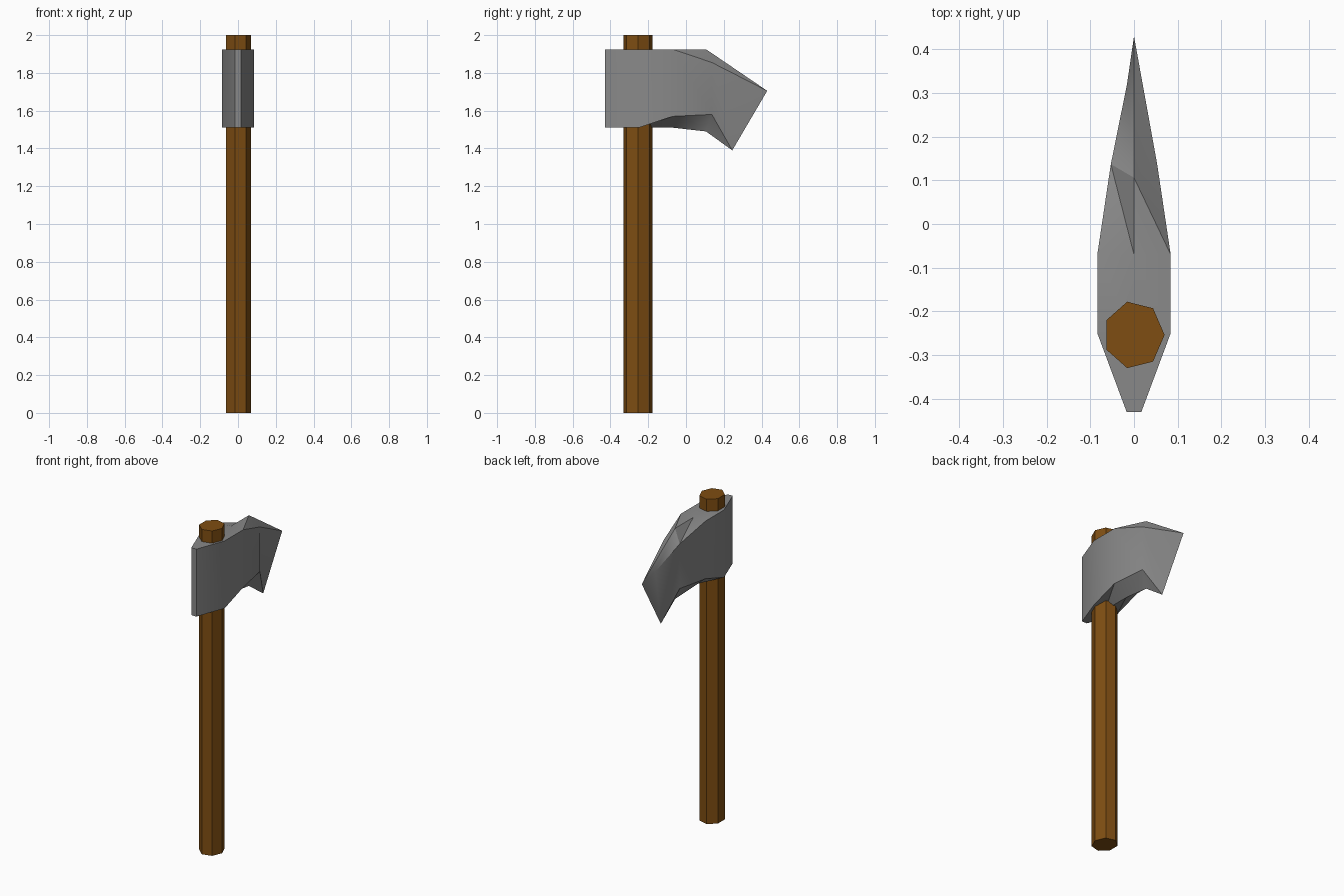
import bpy
import bmesh
from math import cos, sin, tau, radians

cube = bpy.data.objects.get("Cube")
if cube:
    bpy.data.objects.remove(cube, do_unlink=True)


def material(name, rgb):
    m = bpy.data.materials.new(name)
    m.use_nodes = True
    color = (*rgb, 1)
    m.diffuse_color = color
    m.node_tree.nodes["Principled BSDF"].inputs["Base Color"].default_value = color
    return m


def finish(bm, name, mat):
    bmesh.ops.recalc_face_normals(bm, faces=bm.faces)
    mesh = bpy.data.meshes.new(name)
    bm.to_mesh(mesh)
    bm.free()
    mesh.materials.append(mat)
    obj = bpy.data.objects.new(name, mesh)
    bpy.context.collection.objects.link(obj)
    return obj


# Handle: seven-sided shaft
SIDES = 7
bm = bmesh.new()
ring = [bm.verts.new((0.07 * cos(tau * i / SIDES), -0.254 + 0.078 * sin(tau * i / SIDES), 0))
        for i in range(SIDES)]
base = bm.faces.new(ring)
top = bmesh.ops.extrude_face_region(bm, geom=[base], use_keep_orig=True)
bmesh.ops.translate(bm, vec=(0, 0, 2),
                    verts=[v for v in top["geom"] if isinstance(v, bmesh.types.BMVert)])
finish(bm, "handle", material("brown wood", (0.21, 0.075, 0.006)))

# Axe head stations: side y, half width, side top, side bottom, keel y, keel top, keel bottom
stations = [
    (-0.43, 0.017, 1.925, 1.51, -0.43, 1.925, 1.51),
    (-0.25, 0.084, 1.925, 1.51, -0.25, 1.925, 1.51),
    (-0.07, 0.084, 1.925, 1.57, -0.07, 1.925, 1.51),
    (0.137, 0.053, 1.855, 1.58, 0.106, 1.925, 1.49),
]
bm = bmesh.new()
loops = []
for y, w, zt, zb, ky, kt, kb in stations:
    points = [(0, ky, kt), (w, y, zt), (w, y, zb), (0, ky, kb), (-w, y, zb), (-w, y, zt)]
    loops.append([bm.verts.new(p) for p in points])

# Flat poll at the front and the skin between stations
bm.faces.new(loops[0])
for a, b in zip(loops, loops[1:]):
    for i in range(6):
        j = (i + 1) % 6
        if i in (1, 4):
            bm.faces.new((a[i], a[j], b[j], b[i]))
        else:
            bm.faces.new((a[i], a[j], b[i]))
            bm.faces.new((a[j], b[j], b[i]))

# Cutting edge: tip and heel joined to the last station
ridge, r_top, r_bot, keel, l_bot, l_top = loops[-1]
tip = bm.verts.new((0, 0.43, 1.705))
heel = bm.verts.new((0, 0.245, 1.39))
notch = bm.verts.new((-0.016, 0.32, 1.745))
for face in ((ridge, r_top, tip), (r_top, r_bot, heel), (r_top, heel, tip),
             (r_bot, keel, heel), (keel, l_bot, heel), (l_bot, l_top, heel),
             (l_top, notch, heel), (notch, tip, heel),
             (l_top, ridge, notch), (ridge, tip, notch)):
    bm.faces.new(face)
head = finish(bm, "axe_head", material("grey steel", (0.25, 0.25, 0.25)))

# Smooth the cheeks while keeping the hard edges
bpy.ops.object.select_all(action="DESELECT")
head.select_set(True)
bpy.context.view_layer.objects.active = head
bpy.ops.object.shade_smooth_by_angle(angle=radians(30))
